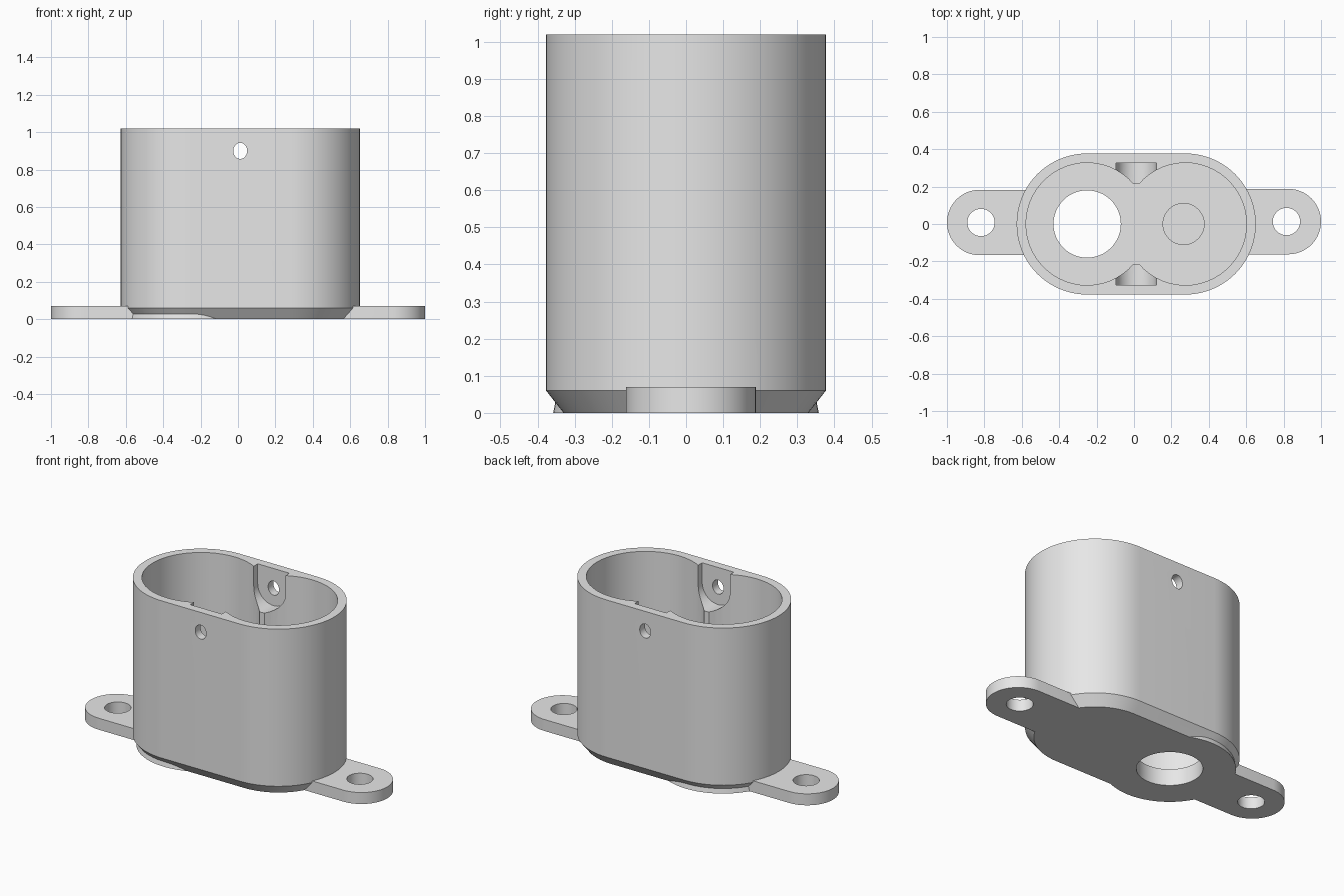
import bpy
import bmesh
from math import asin, cos, pi, sin

if "Cube" in bpy.data.objects:
    bpy.data.objects.remove(bpy.data.objects["Cube"], do_unlink=True)

MID = 0.012          # middle of the body along x
REACH = 0.2625       # distance from the middle to each end arc centre

grey = bpy.data.materials.new("plain grey")
grey.use_nodes = True
grey.diffuse_color = (0.8, 0.8, 0.8, 1)
grey.node_tree.nodes["Principled BSDF"].inputs["Base Color"].default_value = (0.8, 0.8, 0.8, 1)


def arc(cx, cy, rx, ry, start, end, steps):
    angles = [start + (end - start) * i / steps for i in range(steps + 1)]
    return [(cx + rx * cos(a), cy + ry * sin(a)) for a in angles]


def circle(cx, cy, rx, ry, steps=48):
    return arc(cx, cy, rx, ry, 0, 2 * pi, steps)[:-1]


def double_arc(radius, half_sweep):
    """Two facing arcs: a stadium, or a pinched outline for a wider sweep."""
    right = arc(MID + REACH, 0, radius, radius, -half_sweep, half_sweep, 40)
    left = arc(MID - REACH, 0, radius, radius, pi - half_sweep, pi + half_sweep, 40)
    return right + left


def loft(name, rings, along_y=False):
    """Closed solid through outlines of equal count, each with its own height."""
    bm = bmesh.new()
    loops = []
    for outline, h in rings:
        loops.append([bm.verts.new((u, h, v) if along_y else (u, v, h)) for u, v in outline])
    for low, high in zip(loops, loops[1:]):
        for i in range(len(low)):
            j = (i + 1) % len(low)
            bm.faces.new((low[i], low[j], high[j], high[i]))
    bm.faces.new(loops[0][::-1])
    bm.faces.new(loops[-1])
    bmesh.ops.recalc_face_normals(bm, faces=bm.faces)
    mesh = bpy.data.meshes.new(name)
    bm.to_mesh(mesh)
    bm.free()
    mesh.materials.append(grey)
    obj = bpy.data.objects.new(name, mesh)
    bpy.context.collection.objects.link(obj)
    return obj


def prism(name, outline, low, high, along_y=False):
    return loft(name, [(outline, low), (outline, high)], along_y)


def combine(target, tool, operation):
    bpy.context.view_layer.objects.active = target
    mod = target.modifiers.new(tool.name, "BOOLEAN")
    mod.operation = operation
    mod.solver = "EXACT"
    mod.object = tool
    bpy.ops.object.modifier_apply(modifier=mod.name)
    bpy.data.objects.remove(tool, do_unlink=True)


# Oblong body with a chamfered foot
foot = double_arc(0.33, pi / 2)
wall = double_arc(0.377, pi / 2)
housing = loft("housing", [(foot, 0), (wall, 0.06), (wall, 1.02)])

# Round pad under the drain opening
pad = loft("base_pad", [(circle(MID - REACH, 0, 0.358, 0.358, 64), 0),
                        (circle(MID - REACH, 0, 0.352, 0.352, 64), 0.03)])
combine(housing, pad, "UNION")

# Mounting ears
for side, y in ((-1, 0.008), (1, 0.013)):
    tip = arc(side * 0.825, y, side * 0.175, 0.175, -pi / 2, pi / 2, 32)
    outline = tip + [(side * 0.48, y + 0.175), (side * 0.48, y - 0.175)]
    combine(housing, prism("mounting_ear", outline, 0, 0.07), "UNION")

# Pinched cavity, open at the top
pinch = pi - asin(0.215 / 0.327)
combine(housing, prism("cavity", double_arc(0.327, pinch), 0.1, 1.2), "DIFFERENCE")

# Round-bottomed notches in both pinch ribs
notch = arc(MID, 0.9, 0.107, 0.107, pi, 2 * pi, 24)
notch += [(MID + 0.107, 1.2), (MID - 0.107, 1.2)]
combine(housing, prism("rib_notch", notch, -0.326, 0.326, True), "DIFFERENCE")

# Cross pin hole through both walls
combine(housing, prism("pin_hole", circle(MID, 0.9, 0.037, 0.043, 32), -0.6, 0.6, True), "DIFFERENCE")

# Floor opening, shallow floor recess and ear screw holes
for name, x, y, r, low in (("floor_opening", MID - REACH, 0, 0.18, -0.1),
                           ("floor_recess", 0.265, 0, 0.11, 0.08),
                           ("screw_hole", -0.818, 0.008, 0.073, -0.1),
                           ("screw_hole", 0.815, 0.013, 0.073, -0.1)):
    combine(housing, prism(name, circle(x, y, r, r), low, 0.2), "DIFFERENCE")

# Smooth the curves, keep the edges sharp
bpy.ops.object.select_all(action="DESELECT")
housing.select_set(True)
bpy.context.view_layer.objects.active = housing
bpy.ops.object.shade_smooth_by_angle(angle=pi / 6)
